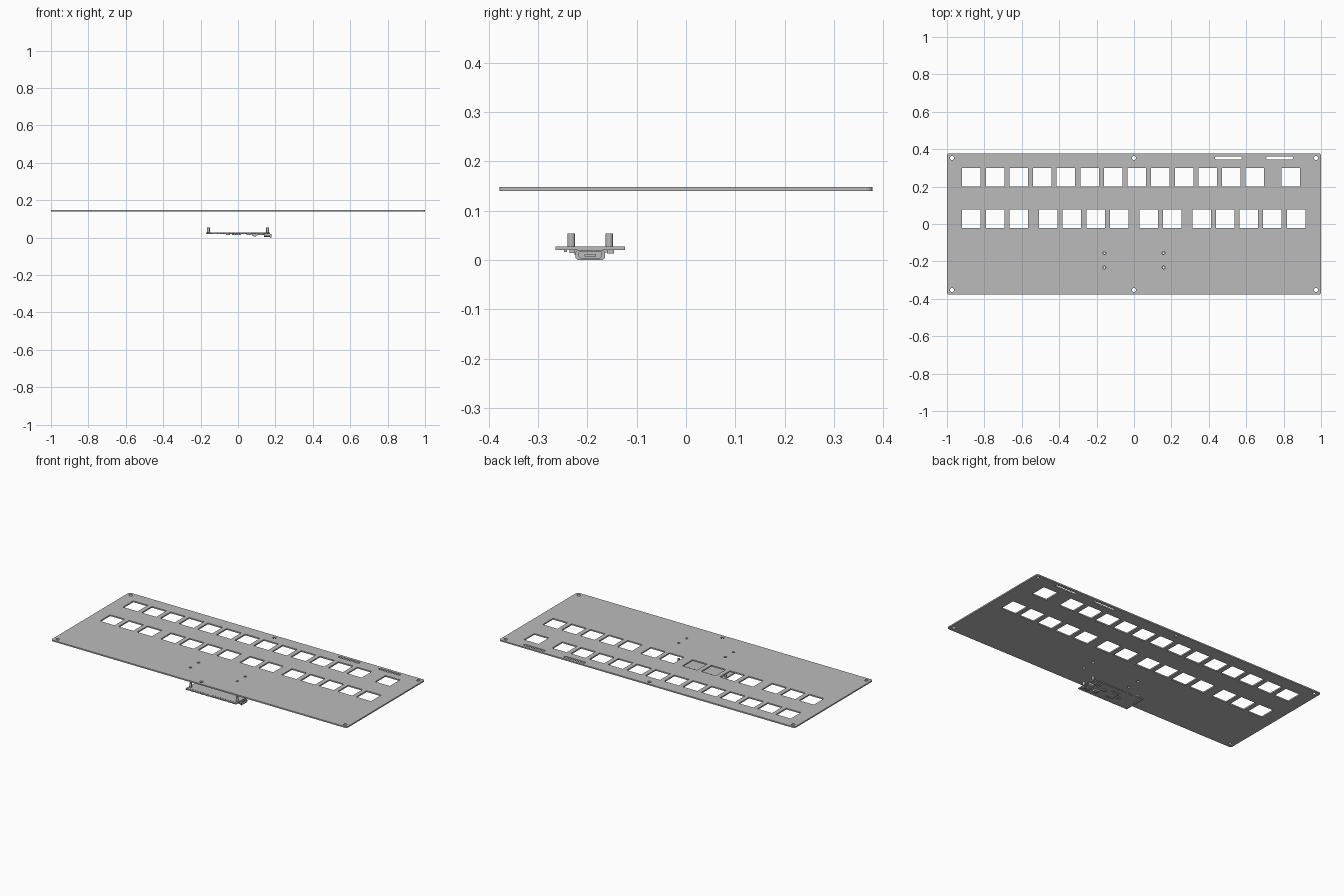
import bpy, math
from mathutils import Matrix

if "Cube" in bpy.data.objects:
    bpy.data.objects.remove(bpy.data.objects["Cube"], do_unlink=True)

gray = bpy.data.materials.new("plain gray")
gray.use_nodes = True
tone = (0.5, 0.5, 0.5, 1)
gray.diffuse_color = tone
gray.node_tree.nodes["Principled BSDF"].inputs["Base Color"].default_value = tone

BIG = 100  # outlines are filled at a large scale, then shrunk
# turns a flat outline (x, y) into one facing +x (y, z)
FACE_X = Matrix(((0, 0, 1, 0), (1, 0, 0, 0), (0, 1, 0, 0), (0, 0, 0, 1)))


def rounded(cx, cy, w, h, r, steps=4):
    """Rounded rectangle outline."""
    points = []
    for k, (sx, sy) in enumerate(((1, 1), (-1, 1), (-1, -1), (1, -1))):
        for i in range(steps + 1):
            a = (k + i / steps) * math.pi / 2
            points.append((cx + sx * (w / 2 - r) + r * math.cos(a),
                           cy + sy * (h / 2 - r) + r * math.sin(a)))
    return points


def rect(cx, cy, w, h):
    return [(cx + sx * w / 2, cy + sy * h / 2)
            for sx, sy in ((1, 1), (-1, 1), (-1, -1), (1, -1))]


def circle(cx, cy, r, n=16):
    return [(cx + r * math.cos(2 * math.pi * i / n),
             cy + r * math.sin(2 * math.pi * i / n)) for i in range(n)]


def extrude(name, loops, low, high, turn=Matrix()):
    """Fill an outline with its holes and give it thickness."""
    curve = bpy.data.curves.new(name, 'CURVE')
    curve.dimensions = '2D'
    curve.fill_mode = 'BOTH'
    curve.extrude = (high - low) / 2 * BIG
    for loop in loops:
        spline = curve.splines.new('POLY')
        spline.points.add(len(loop) - 1)
        for p, (x, y) in zip(spline.points, loop):
            p.co = (x * BIG, y * BIG, 0, 1)
        spline.use_cyclic_u = True
    source = bpy.data.objects.new(name, curve)
    bpy.context.collection.objects.link(source)
    graph = bpy.context.evaluated_depsgraph_get()
    mesh = bpy.data.meshes.new_from_object(source.evaluated_get(graph))
    bpy.data.objects.remove(source, do_unlink=True)
    mesh.transform(turn @ Matrix.Translation((0, 0, (low + high) / 2))
                   @ Matrix.Scale(1 / BIG, 4))
    mesh.materials.clear()
    mesh.materials.append(gray)
    for f in mesh.polygons:
        f.use_smooth = False
        f.material_index = 0
    obj = bpy.data.objects.new(name, mesh)
    bpy.context.collection.objects.link(obj)
    return obj


# Switch plate with key openings, slots and screw holes
PITCH, KEY = 0.1263, 0.099
back_row = [-0.869 + PITCH * i for i in range(13)] + [0.837]
front_row = [start + PITCH * i
             for start, count in ((-0.869, 3), (-0.458, 4), (0.078, 2), (0.361, 5))
             for i in range(count)]
loops = [rounded(0, 0, 2, 0.756, 0.012)]
loops += [rect(x, 0.25, KEY, KEY) for x in back_row]
loops += [rect(x, 0.027, KEY, KEY) for x in front_row]
loops += [rounded(x, 0.353, 0.144, 0.016, 0.0079) for x in (0.505, 0.778)]
loops += [circle(x, y, 0.0105) for x in (-0.973, 0, 0.973) for y in (-0.353, 0.353)]
BOARD_Y, MOUNT_X, MOUNT_Y = -0.194, 0.158, 0.0385
mounts = [(sx * MOUNT_X, BOARD_Y + sy * MOUNT_Y) for sx in (-1, 1) for sy in (-1, 1)]
loops += [circle(x, y, 0.008) for x, y in mounts]
extrude("switch_plate", loops, 0.140, 0.148)

# Controller board with notched long edges and pin holes
LENGTH, WIDTH, PIN, NOTCH = 0.342, 0.141, 0.0168, 0.0034
LOW, TOP = 0.0205, 0.027
pins = [(i - 9.5) * PIN for i in range(20)]
half = [(-LENGTH / 2, -WIDTH / 2)]
for x in pins:
    for i in range(7):
        a = math.pi * (1 - i / 6)
        half.append((x + NOTCH * math.cos(a), -WIDTH / 2 + NOTCH * math.sin(a)))
half.append((LENGTH / 2, -WIDTH / 2))
outline = half + [(-x, -y) for x, y in half]
loops = [[(x, y + BOARD_Y) for x, y in outline]]
loops += [circle(x, BOARD_Y + s * 0.0595, NOTCH, 10) for x in pins for s in (-1, 1)]
loops += [circle(x, y, 0.005) for x, y in mounts]
extrude("controller_board", loops, LOW, TOP)

# Hollow standoffs above the board
for i, (x, y) in enumerate(mounts):
    extrude(f"standoff_{i + 1}", [circle(x, y, 0.0072), circle(x, y, 0.0045)], TOP, 0.054)


# Port under the +x end of the board: shell, flared mouth, back wall, tongue
def port(cx, cz, w, h):
    bevel = h * 0.3
    return [(cx - w / 2, cz + h / 2), (cx - w / 2, cz - h / 2 + bevel),
            (cx - w / 2 + bevel, cz - h / 2), (cx + w / 2 - bevel, cz - h / 2),
            (cx + w / 2, cz - h / 2 + bevel), (cx + w / 2, cz + h / 2)]


hollow = port(BOARD_Y, 0.0105, 0.046, 0.012)
extrude("port_shell", [port(BOARD_Y, 0.0115, 0.051, 0.018), hollow], 0.142, 0.172, FACE_X)
extrude("port_mouth", [rounded(BOARD_Y, 0.0102, 0.060, 0.0204, 0.007), hollow],
        0.172, 0.178, FACE_X)
extrude("port_back", [port(BOARD_Y, 0.0115, 0.051, 0.018)], 0.140, 0.142, FACE_X)
extrude("port_tongue", [rect(BOARD_Y, 0.0095, 0.024, 0.004)], 0.142, 0.172, FACE_X)

# Components on the underside: name, x, y offset, length, width, height
parts = (("processor", -0.008, 0, 0.046, 0.046, 0.006),
         ("memory_chip", 0.058, 0.012, 0.026, 0.020, 0.005),
         ("crystal", -0.054, 0, 0.021, 0.017, 0.005),
         ("button_base", 0.090, -0.020, 0.028, 0.023, 0.010),
         ("regulator", 0.113, 0.030, 0.020, 0.020, 0.005),
         ("inductor", 0.137, 0.041, 0.018, 0.015, 0.007),
         ("diode", 0.128, -0.037, 0.018, 0.010, 0.006),
         ("indicator_lamp", 0.137, -0.050, 0.011, 0.006, 0.004))
for name, x, dy, l, w, h in parts:
    extrude(name, [rect(x, BOARD_Y + dy, l, w)], LOW - h, LOW)
extrude("button_cap", [circle(0.090, BOARD_Y - 0.020, 0.007)], 0.0055, 0.0105)

# Small capacitors around the processor
for i in range(4):
    for s in (-1, 1):
        extrude(f"capacitor_{i}_{'left' if s > 0 else 'right'}",
                [rect(-0.026 + i * 0.012, BOARD_Y + s * 0.032, 0.004, 0.007)],
                LOW - 0.004, LOW)

# Three debug pads at the far end
for i in (-1, 0, 1):
    extrude(f"debug_pad_{i + 2}", [rect(-0.160, BOARD_Y + i * PIN, 0.012, 0.010)],
            LOW - 0.001, LOW)
